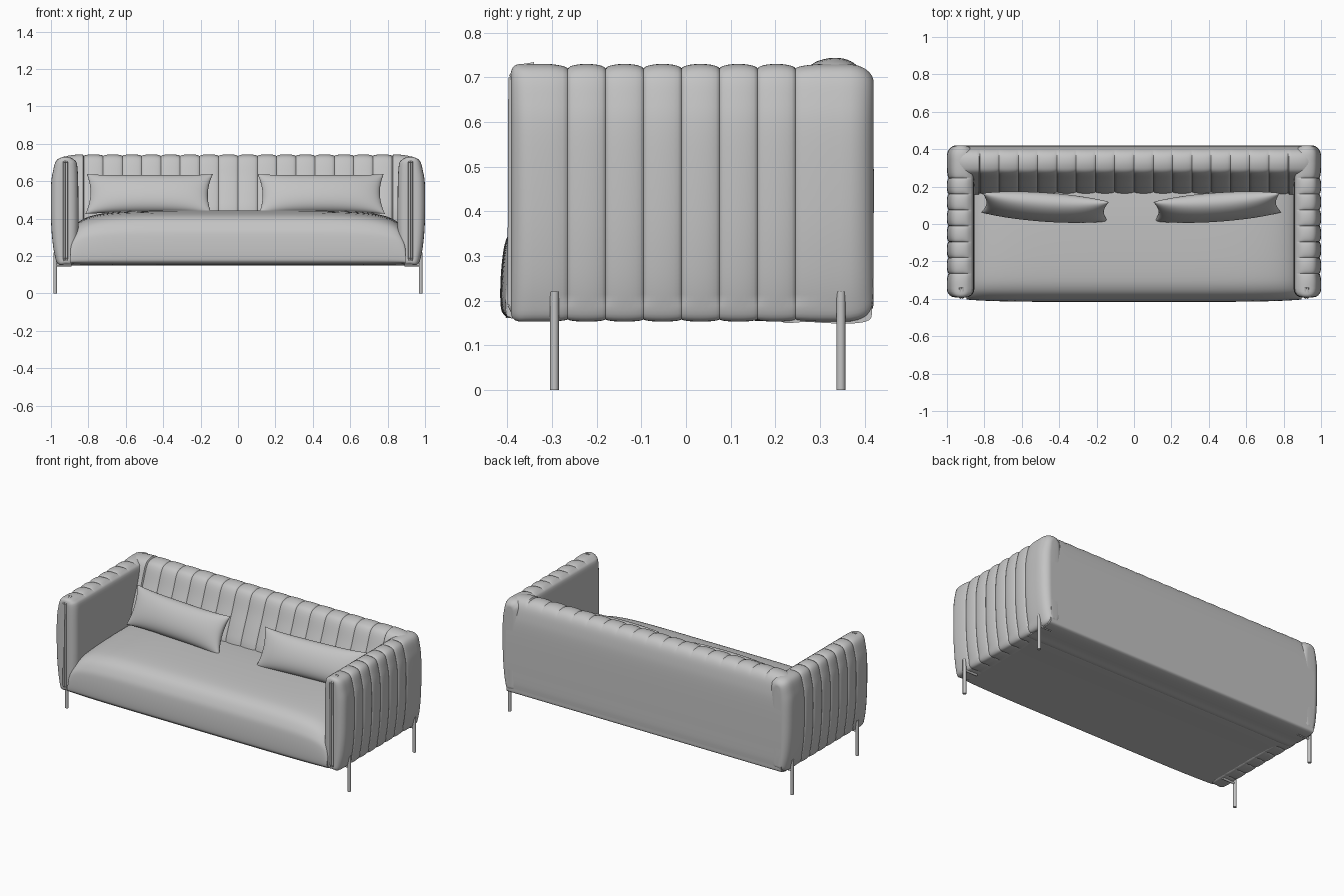
import bpy, bmesh, math
from mathutils import Vector, Matrix

if "Cube" in bpy.data.objects:
    bpy.data.objects.remove(bpy.data.objects["Cube"])

grey = bpy.data.materials.new("grey fabric")
grey.diffuse_color = (0.55, 0.55, 0.55, 1)
grey.use_nodes = True
grey.node_tree.nodes["Principled BSDF"].inputs["Base Color"].default_value = grey.diffuse_color


def finish(name, bm, angle=50):
    bmesh.ops.recalc_face_normals(bm, faces=bm.faces)
    me = bpy.data.meshes.new(name)
    bm.to_mesh(me)
    bm.free()
    me.materials.append(grey)
    ob = bpy.data.objects.new(name, me)
    bpy.context.collection.objects.link(ob)
    bpy.ops.object.select_all(action='DESELECT')
    ob.select_set(True)
    bpy.context.view_layer.objects.active = ob
    bpy.ops.object.shade_smooth_by_angle(angle=math.radians(angle))
    return ob


def smooth_loop(pts, n=5):
    """Closed Catmull-Rom loop; returns (point, outward normal) pairs."""
    out, m = [], len(pts)
    P = [Vector(p) for p in pts]
    for i in range(m):
        a, b, c, d = (P[(i + k - 1) % m] for k in range(4))
        for j in range(n):
            t = j / n
            out.append(0.5 * (2 * b + (c - a) * t + (2 * a - 5 * b + 4 * c - d) * t * t
                              + (3 * b - a - 3 * c + d) * t ** 3))
    area = sum(out[i - 1].cross(out[i]) for i in range(len(out)))
    s = 1 if area > 0 else -1
    res = []
    for i, p in enumerate(out):
        t = (out[(i + 1) % len(out)] - out[i - 1]).normalized()
        res.append((p, Vector((t.y, -t.x)) * s))
    return res


def loft(name, rings):
    bm = bmesh.new()
    R = [[bm.verts.new(p) for p in ring] for ring in rings]
    n = len(R[0])
    for a, b in zip(R, R[1:]):
        for i in range(n):
            bm.faces.new((a[i], a[(i + 1) % n], b[(i + 1) % n], b[i]))
    bm.faces.new(R[0])
    bm.faces.new(R[-1])
    return finish(name, bm)


def channel(s, grooves, depth):
    """Inset of a padded channel surface, deepest at each groove."""
    for a, b in zip(grooves, grooves[1:]):
        if a <= s <= b:
            u = (s - a) / (b - a) * 2 - 1
            return depth * (1 - math.sqrt(max(0, 1 - u * u)))
    return 0


def stations(lo, hi, grooves, n=10):
    marks = [lo] + [g for g in grooves if lo < g < hi] + [hi]
    out = []
    for a, b in zip(marks, marks[1:]):
        out += [a + (b - a) * (1 - math.cos(math.pi * k / n)) / 2 for k in range(n)]
    return out + [hi]


def end_round(d, r):
    return 1 - math.sqrt(max(0, 1 - ((r - d) / r) ** 2)) if d < r else 0


def tube(name, pts, r, sides=12):
    """Straight-sided rods between successive points."""
    bm = bmesh.new()
    for a, b in zip(pts, pts[1:]):
        a, b = Vector(a), Vector(b)
        d = b - a
        M = Matrix.Translation((a + b) / 2) @ d.to_track_quat('Z', 'Y').to_matrix().to_4x4()
        bmesh.ops.create_cone(bm, cap_ends=True, segments=sides, radius1=r, radius2=r,
                              depth=d.length, matrix=M)
    return finish(name, bm)


# Arms: smooth inside, vertical channels outside and over the top
arm_sec = smooth_loop([(.92, .155), (.962, .157), (.979, .2), (.992, .28), (1.0, .4), (1.0, .57),
                       (.99, .65), (.97, .712), (.925, .73), (.88, .718), (.858, .67),
                       (.853, .45), (.856, .25), (.87, .165)])
arm_grooves = [-.265 + .085 * k for k in range(7)]
arm_marks = [-.385] + arm_grooves + [.40]
for sx, side in ((-1, "left"), (1, "right")):
    rings = []
    for y in stations(-.392, .42, arm_marks):
        g = channel(y, arm_marks, .011) if arm_grooves[0] - .04 < y < arm_grooves[-1] + .06 else 0
        f, b = end_round(y + .392, .045), end_round(.42 - y, .06)
        fz = end_round(y + .392, .02)
        ix, iz = .045 * f + .05 * b, .02 * fz + .04 * b
        ring = []
        for p, nrm in arm_sec:
            w = max(0, min(1, (p.x - .87) / .04)) * (1 if p.y > .2 else .5)
            q = p - nrm * g * w
            x = .927 + (q.x - .927) * (1 - ix / .073)
            z = .44 + (q.y - .44) * (1 - iz / .288)
            ring.append((sx * x, y, z))
        rings.append(ring)
    loft(side + "_arm", rings)
    # Seam piping down the arm front
    for dx in (.916, .929):
        tube(side + "_arm_piping", [(sx * dx, -.34, .728), (sx * dx, -.378, .722),
                                    (sx * dx, -.392, .70), (sx * dx, -.394, .19),
                                    (sx * dx, -.38, .163)], .006)

# Back: sloped channelled front, plain rear
back_sec = smooth_loop([(.40, .152), (.417, .19), (.42, .3), (.42, .55), (.412, .65), (.394, .712),
                        (.36, .74), (.31, .741), (.27, .715), (.232, .62), (.19, .52),
                        (.163, .44), (.16, .35), (.19, .17), (.28, .152)])
back_grooves = [.103 * k for k in range(-8, 9)]
rings = []
for x in stations(-.95, .95, back_grooves, 8):
    g = channel(x, back_grooves, .009)
    e = end_round(.95 - abs(x), .12)
    ring = []
    for p, nrm in back_sec:
        w = max(0, min(1, (.40 - p.x) / .05)) * (1 if p.y > .3 else 0)
        q = p - nrm * g * w
        z = q.y - .03 * e * max(0, (q.y - .45) / .29)
        ring.append((x, q.x, z))
    rings.append(ring)
loft("backrest", rings)

# Seat: single crowned cushion, rounded off toward the arms
seat_sec = smooth_loop([(-.36, .16), (-.405, .166), (-.416, .2), (-.412, .29), (-.397, .35),
                        (-.35, .405), (-.25, .43), (0, .443), (.2, .44), (.29, .42),
                        (.3, .3), (.29, .165), (0, .16)])
rings = []
for k in range(65):
    u = -math.cos(math.pi * k / 64)
    u = max(-.9995, min(.9995, u))
    s = (1 - abs(u) ** 6) ** (1 / 5.5)
    rings.append([(.897 * u, p.x * (1 - .03 * u ** 6), .16 + (p.y - .16) * s)
                  for p, _ in seat_sec])
loft("seat", rings)


# Lumbar pillows with pinched corners
def pillow(name, loc, turn):
    bm = bmesh.new()
    nu, nv = 40, 24
    for s in (-1, 1):
        grid = []
        for i in range(nu + 1):
            u = -math.cos(math.pi * i / nu)
            col = []
            for j in range(nv + 1):
                v = -math.cos(math.pi * j / nv)
                x = .338 * u * (1 - .07 * (1 - v * v) * abs(u) ** 3)
                z = .118 * v * (1 - .09 * (1 - u ** 4) * abs(v))
                t = .066 * (max(0, 1 - u * u) * max(0, 1 - v * v)) ** .45
                col.append(bm.verts.new((x, s * t, z)))
            grid.append(col)
        for i in range(nu):
            for j in range(nv):
                bm.faces.new((grid[i][j], grid[i + 1][j], grid[i + 1][j + 1], grid[i][j + 1]))
    bmesh.ops.remove_doubles(bm, verts=bm.verts, dist=1e-5)
    M = Matrix.Translation(loc) @ Matrix.Rotation(turn, 4, 'Z') @ Matrix.Rotation(-.45, 4, 'X')
    bmesh.ops.transform(bm, matrix=M, verts=bm.verts)
    finish(name, bm, 80)


pillow("left_pillow", (-.475, .09, .532), -.07)
pillow("right_pillow", (.445, .09, .532), .07)

# Legs: thin rods with a short bracket under the arm
for sx, side in ((-1, "left"), (1, "right")):
    for y, pos in ((-.295, "front"), (.347, "back")):
        tube(f"{pos}_{side}_leg", [(sx * .977, y, 0), (sx * .977, y, .22)], .01, 16)
        tube(f"{pos}_{side}_leg_bracket", [(sx * .977, y, .152), (sx * .89, y, .152)], .007)
